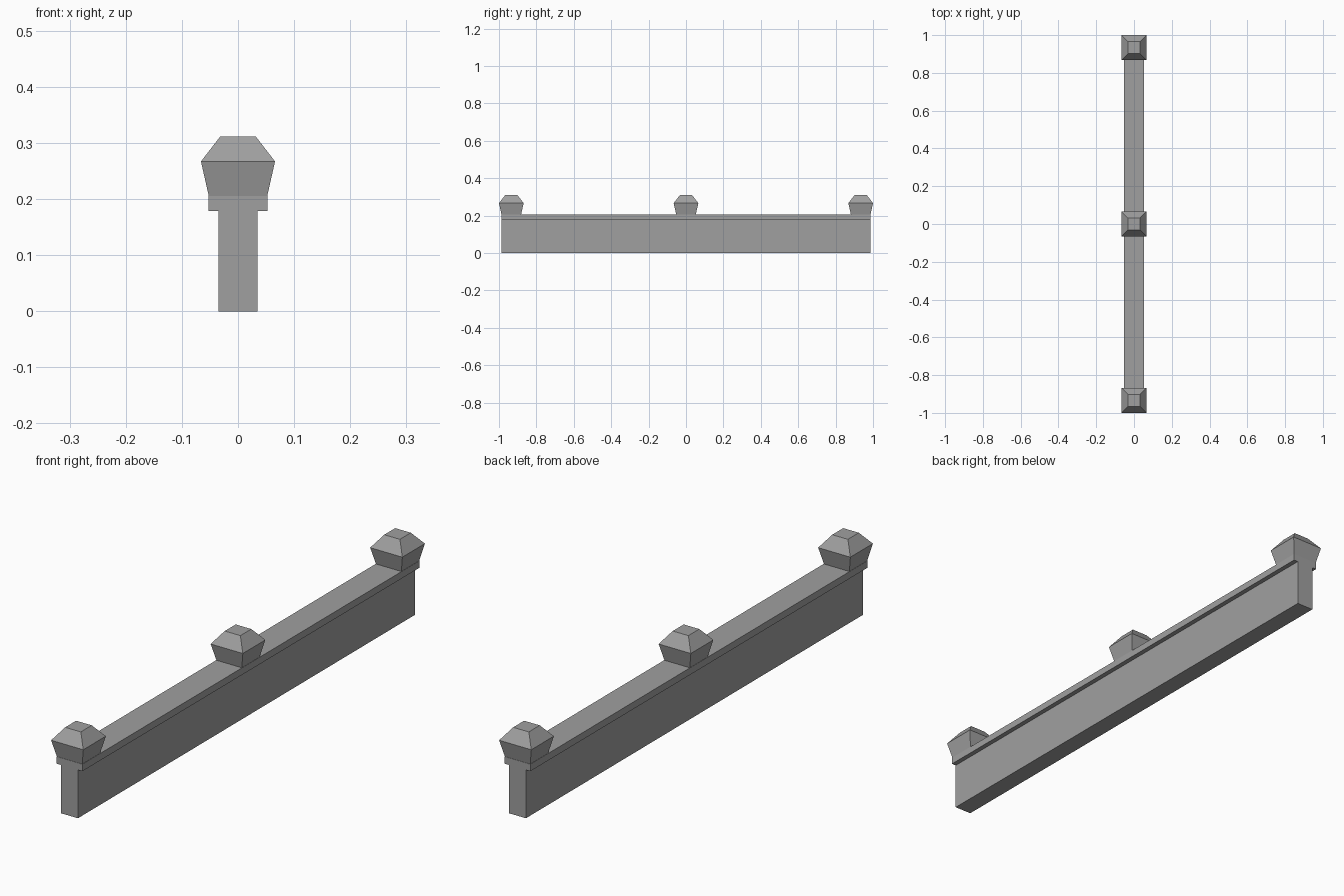
import bpy
import bmesh

cube = bpy.data.objects.get("Cube")
if cube:
    bpy.data.objects.remove(cube, do_unlink=True)

stone = bpy.data.materials.new("grey_stone")
stone.use_nodes = True
stone.diffuse_color = (0.35, 0.35, 0.35, 1)
stone.node_tree.nodes["Principled BSDF"].inputs["Base Color"].default_value = stone.diffuse_color


def stacked_block(name, rings, y=0.0):
    """Flat-faced solid through rectangular rings of (half x, half y, z)."""
    bm = bmesh.new()
    loops = [[bm.verts.new((sx * hx, sy * hy, z))
              for sx, sy in ((-1, -1), (1, -1), (1, 1), (-1, 1))]
             for hx, hy, z in rings]
    bm.faces.new(loops[0][::-1])
    bm.faces.new(loops[-1])
    for low, high in zip(loops, loops[1:]):
        for i in range(4):
            j = (i + 1) % 4
            bm.faces.new((low[i], low[j], high[j], high[i]))
    mesh = bpy.data.meshes.new(name)
    bm.to_mesh(mesh)
    bm.free()
    mesh.materials.append(stone)
    obj = bpy.data.objects.new(name, mesh)
    obj.location.y = y
    bpy.context.collection.objects.link(obj)
    return obj


# Long low wall with an overhanging coping slab
HALF_LENGTH = 0.987
stacked_block("wall", [(0.035, HALF_LENGTH, 0), (0.035, HALF_LENGTH, 0.179)])
stacked_block("coping", [(0.053, HALF_LENGTH, 0.179), (0.053, HALF_LENGTH, 0.205)])

# Flared finials with chamfered tops at both ends and the middle
finial_rings = [(0.052, 0.052, 0.205), (0.066, 0.066, 0.267), (0.032, 0.032, 0.311)]
for label, y in (("front", -0.934), ("middle", 0), ("back", 0.934)):
    stacked_block(label + "_finial", finial_rings, y)
